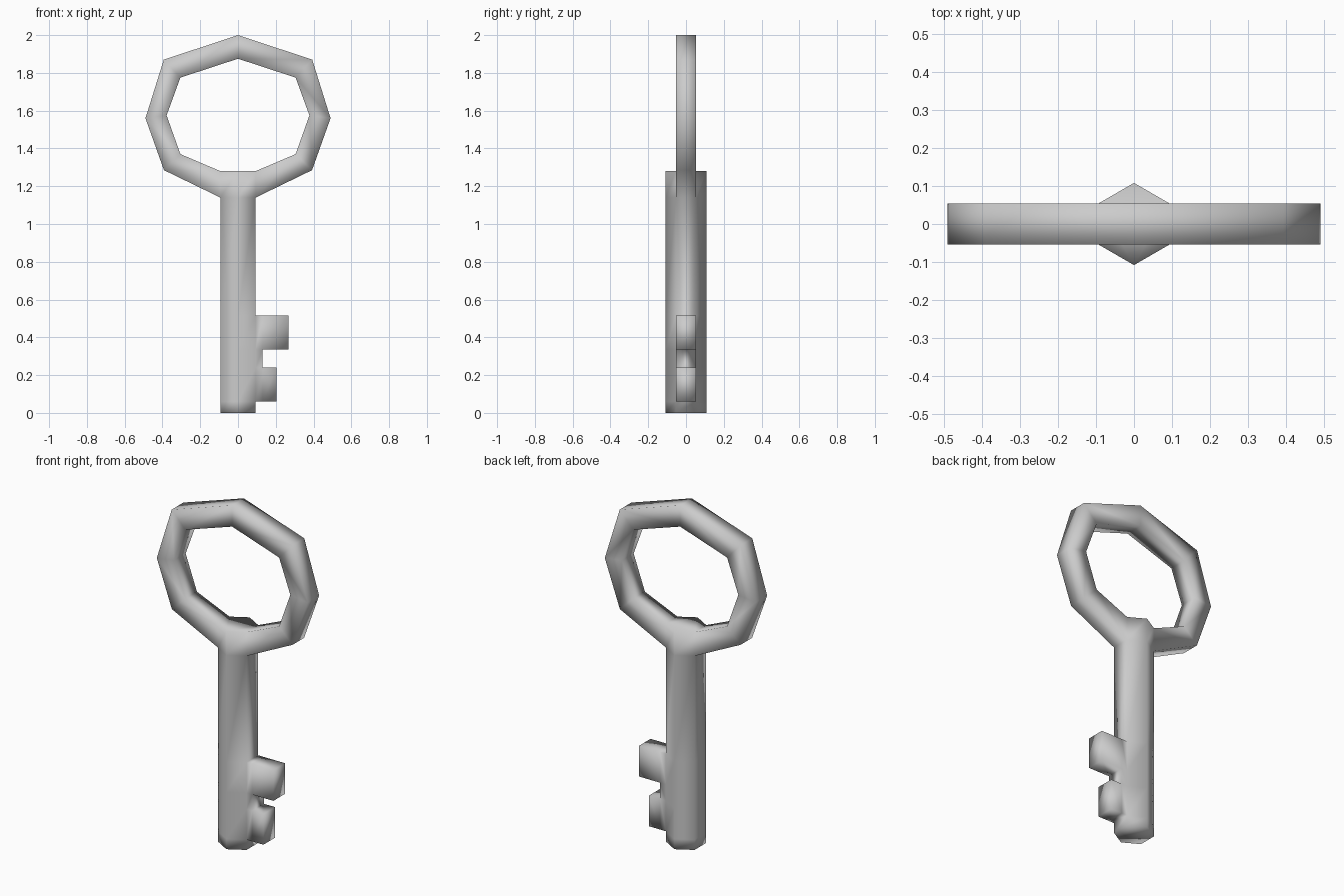
import bpy, bmesh, math

if "Cube" in bpy.data.objects:
    bpy.data.objects.remove(bpy.data.objects["Cube"])

R = 0.108                               # hexagonal shaft radius
X = R * math.cos(math.radians(30))      # flat side faces of the shaft
H = R / 2                               # half thickness of bow and bit
bm = bmesh.new()


def face(points):
    bm.faces.new([bm.verts.new(p) for p in points])


def plate(quads):
    """Thick plate from x-z quads; stays open where it joins the shaft sides."""
    edges = {}
    for q in quads:
        for y in (-H, H):
            face([(x, y, z) for x, z in q])
        for a, b in zip(q, q[1:] + q[:1]):
            edges.setdefault(frozenset((a, b)), []).append((a, b))
    for uses in edges.values():
        (ax, az), (bx, bz) = uses[0]
        on_shaft = abs(ax) == X and ax == bx
        if len(uses) == 1 and not on_shaft:
            face([(ax, -H, az), (bx, -H, bz), (bx, H, bz), (ax, H, az)])


# Shaft: six-sided column, with side openings for the bit and the bow
levels = [0, 0.06, 0.24, 0.335, 0.515, 1.14, 1.28]
hexagon = [(X, -H), (X, H), (0, R), (-X, H), (-X, -H), (0, -R)]
for k, (z0, z1) in enumerate(zip(levels, levels[1:])):
    for i in range(6):
        if (i == 0 and k in (1, 2, 3, 5)) or (i == 3 and k == 5):
            continue
        (ax, ay), (bx, by) = hexagon[i], hexagon[(i + 1) % 6]
        face([(ax, ay, z0), (bx, by, z0), (bx, by, z1), (ax, ay, z1)])
for z in (levels[0], levels[-1]):
    face([(x, y, z) for x, y in hexagon])

# Bow: eight-sided loop, right half mirrored to the left
outer = [(X, 1.14), (0.392, 1.285), (0.49, 1.56), (0.393, 1.87), (0.0, 2.0)]
inner = [(X, 1.28), (0.305, 1.37), (0.378, 1.575), (0.305, 1.775), (0.0, 1.875)]
outer += [(-x, z) for x, z in outer[-2::-1]]
inner += [(-x, z) for x, z in inner[-2::-1]]
plate([[outer[i], outer[i + 1], inner[i + 1], inner[i]] for i in range(8)])

# Bit: narrow web with two teeth
W = 0.13
cells = [(X, W, 0.06, 0.24), (X, W, 0.24, 0.335), (X, W, 0.335, 0.515),
         (W, 0.203, 0.06, 0.24), (W, 0.268, 0.335, 0.515)]
plate([[(a, c), (b, c), (b, d), (a, d)] for a, b, c, d in cells])

# Weld the parts into one smooth closed key
bmesh.ops.remove_doubles(bm, verts=bm.verts[:], dist=1e-4)
bmesh.ops.recalc_face_normals(bm, faces=bm.faces[:])
for f in bm.faces:
    f.smooth = True
mesh = bpy.data.meshes.new("key")
bm.to_mesh(mesh)
bm.free()
bpy.context.collection.objects.link(bpy.data.objects.new("key", mesh))
